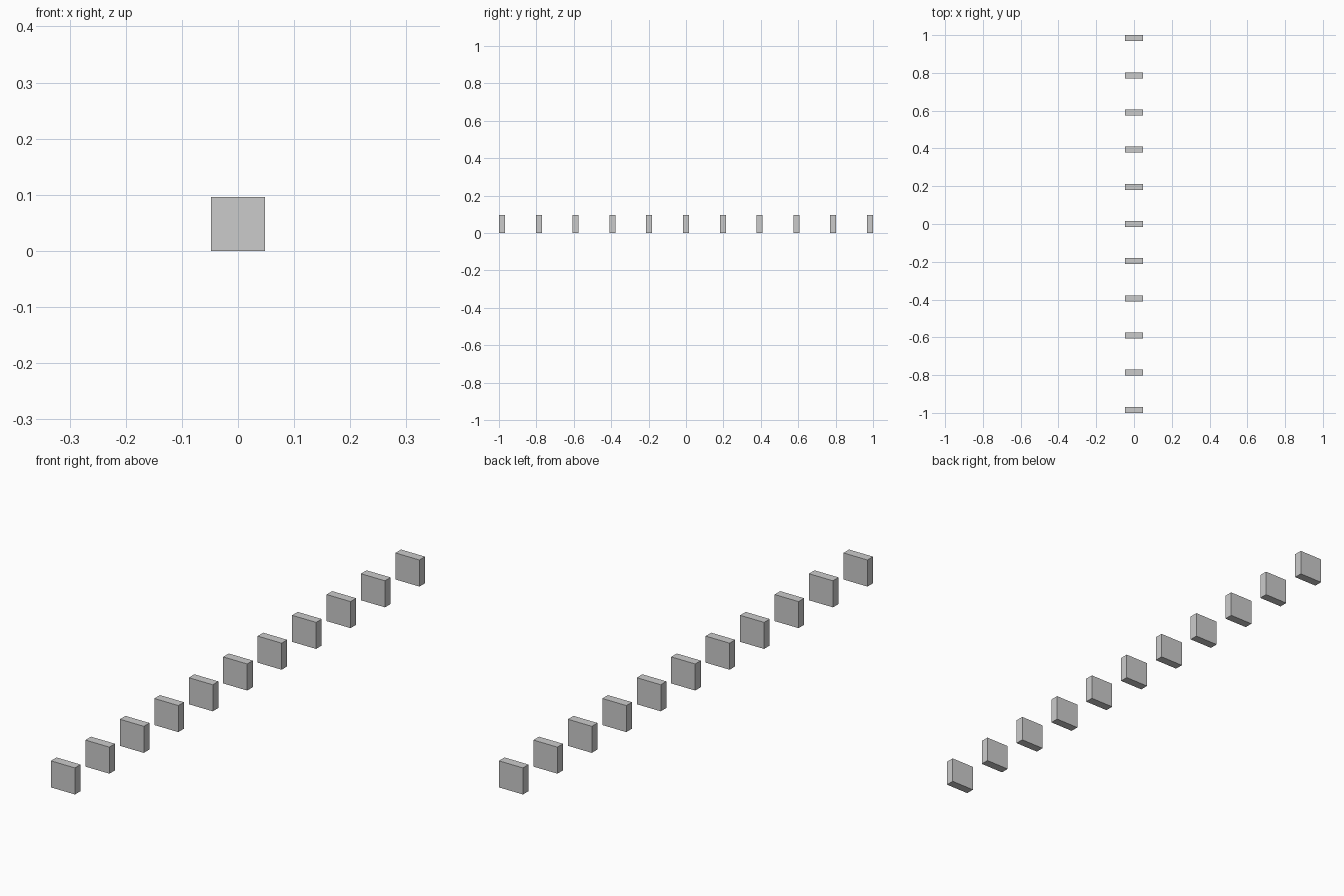
import bpy

if "Cube" in bpy.data.objects:
    bpy.data.objects.remove(bpy.data.objects["Cube"])

COUNT = 11
WIDTH, DEPTH, HEIGHT = 0.096, 0.032, 0.096
SPACING = (2.0 - DEPTH) / (COUNT - 1)


def block(name, size, location):
    bpy.ops.mesh.primitive_cube_add(size=1, location=location)
    obj = bpy.context.object
    obj.name = name
    obj.scale = size
    bpy.ops.object.transform_apply(location=False, rotation=False, scale=True)
    return obj


# Evenly spaced row of upright square tiles along y
for i in range(COUNT):
    y = (i - (COUNT - 1) / 2) * SPACING
    block(f"domino_tile_{i + 1:02d}", (WIDTH, DEPTH, HEIGHT), (0, y, HEIGHT / 2))
